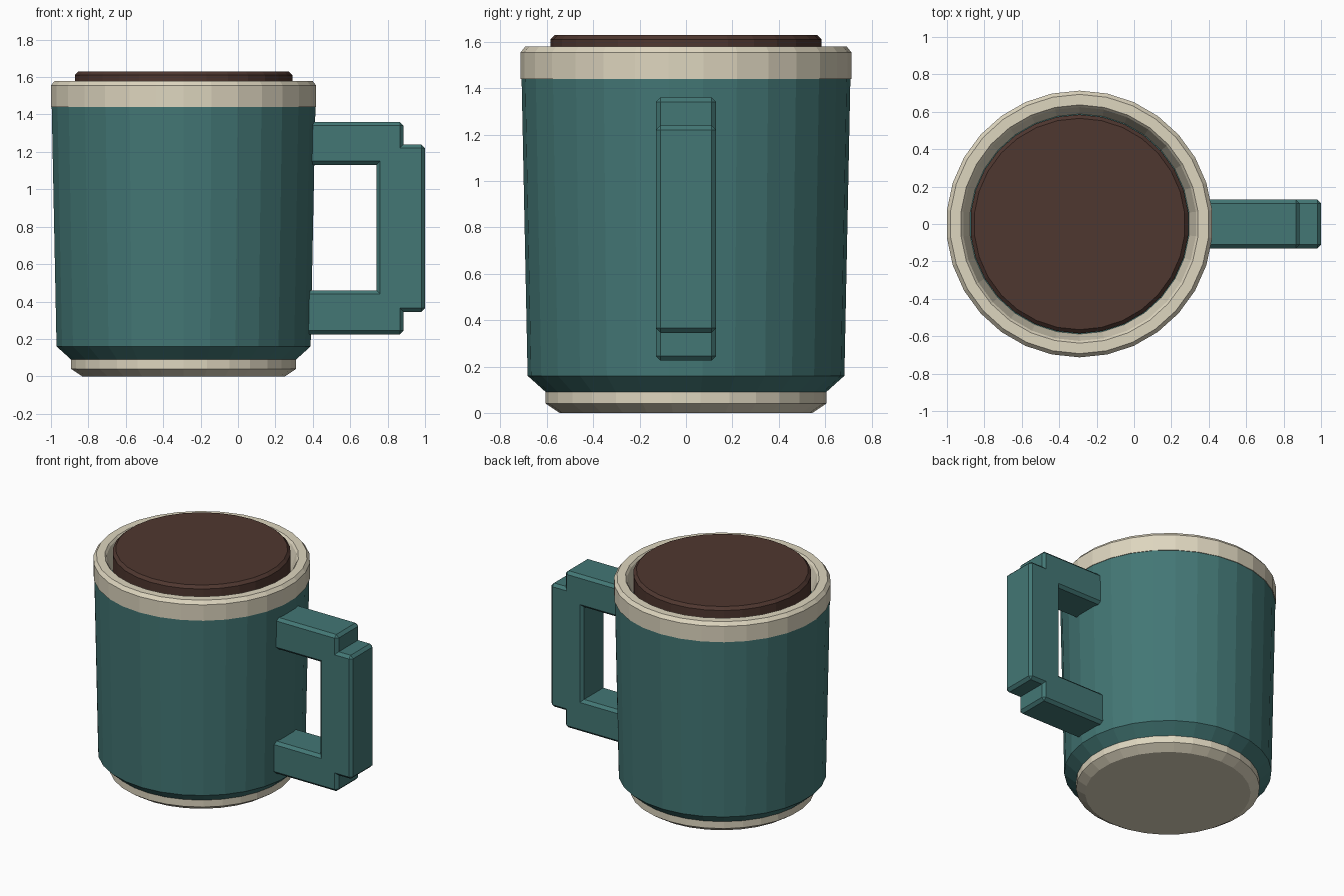
import bpy, bmesh, math

SIDES = 30
MUG_X = -0.291

cube = bpy.data.objects.get("Cube")
if cube:
    bpy.data.objects.remove(cube, do_unlink=True)


def material(name, rgb):
    mat = bpy.data.materials.new(name)
    mat.use_nodes = True
    mat.diffuse_color = (*rgb, 1)
    mat.node_tree.nodes["Principled BSDF"].inputs["Base Color"].default_value = (*rgb, 1)
    return mat


teal = material("teal glaze", (0.056, 0.184, 0.178))
cream = material("cream glaze", (0.73, 0.67, 0.52))
brown = material("dark coffee", (0.078, 0.038, 0.029))


def finish(name, bm, mat):
    bmesh.ops.recalc_face_normals(bm, faces=bm.faces)
    mesh = bpy.data.meshes.new(name)
    bm.to_mesh(mesh)
    bm.free()
    mesh.materials.append(mat)
    obj = bpy.data.objects.new(name, mesh)
    bpy.context.collection.objects.link(obj)
    return obj


def lathe(name, profile, mat, ring=False):
    """Turn (radius, height) points about the mug axis; capped, or a closed ring."""
    bm = bmesh.new()
    loops = []
    for r, z in profile:
        angles = [2 * math.pi * i / SIDES for i in range(SIDES)]
        loops.append([bm.verts.new((MUG_X + r * math.sin(a), r * math.cos(a), z)) for a in angles])
    pairs = list(zip(loops, loops[1:]))
    if ring:
        pairs.append((loops[-1], loops[0]))
    else:
        bm.faces.new(loops[0])
        bm.faces.new(loops[-1])
    for low, high in pairs:
        for i in range(SIDES):
            j = (i + 1) % SIDES
            bm.faces.new((low[i], low[j], high[j], high[i]))
    return finish(name, bm, mat)


def bar(name, x0, x1, z0, z1, mat, depth=0.26, bevel=0.02):
    """Box with narrow chamfered edges."""
    bm = bmesh.new()
    bmesh.ops.create_cube(bm, size=1)
    for v in bm.verts:
        v.co = ((x0 + x1) / 2 + v.co.x * (x1 - x0), v.co.y * depth,
                (z0 + z1) / 2 + v.co.z * (z1 - z0))
    bmesh.ops.bevel(bm, geom=bm.edges[:], offset=bevel, segments=1, affect='EDGES')
    return finish(name, bm, mat)


# Mug: foot, tapered body, rim ring and drink
lathe("foot", [(0.545, 0), (0.605, 0.04), (0.605, 0.10)], cream)
lathe("body", [(0.605, 0.09), (0.683, 0.16), (0.709, 1.445)], teal)
lathe("rim", [(0.713, 1.44), (0.713, 1.555), (0.693, 1.58),
              (0.637, 1.58), (0.625, 1.565), (0.587, 1.44)], cream, ring=True)
lathe("coffee", [(0.585, 1.445), (0.585, 1.61), (0.565, 1.63)], brown)

# Blocky handle
bar("handle_top", 0.3, 0.885, 1.13, 1.36, teal)
bar("handle_bottom", 0.3, 0.885, 0.225, 0.46, teal)
bar("handle_grip", 0.74, 1.0, 0.345, 1.24, teal)
